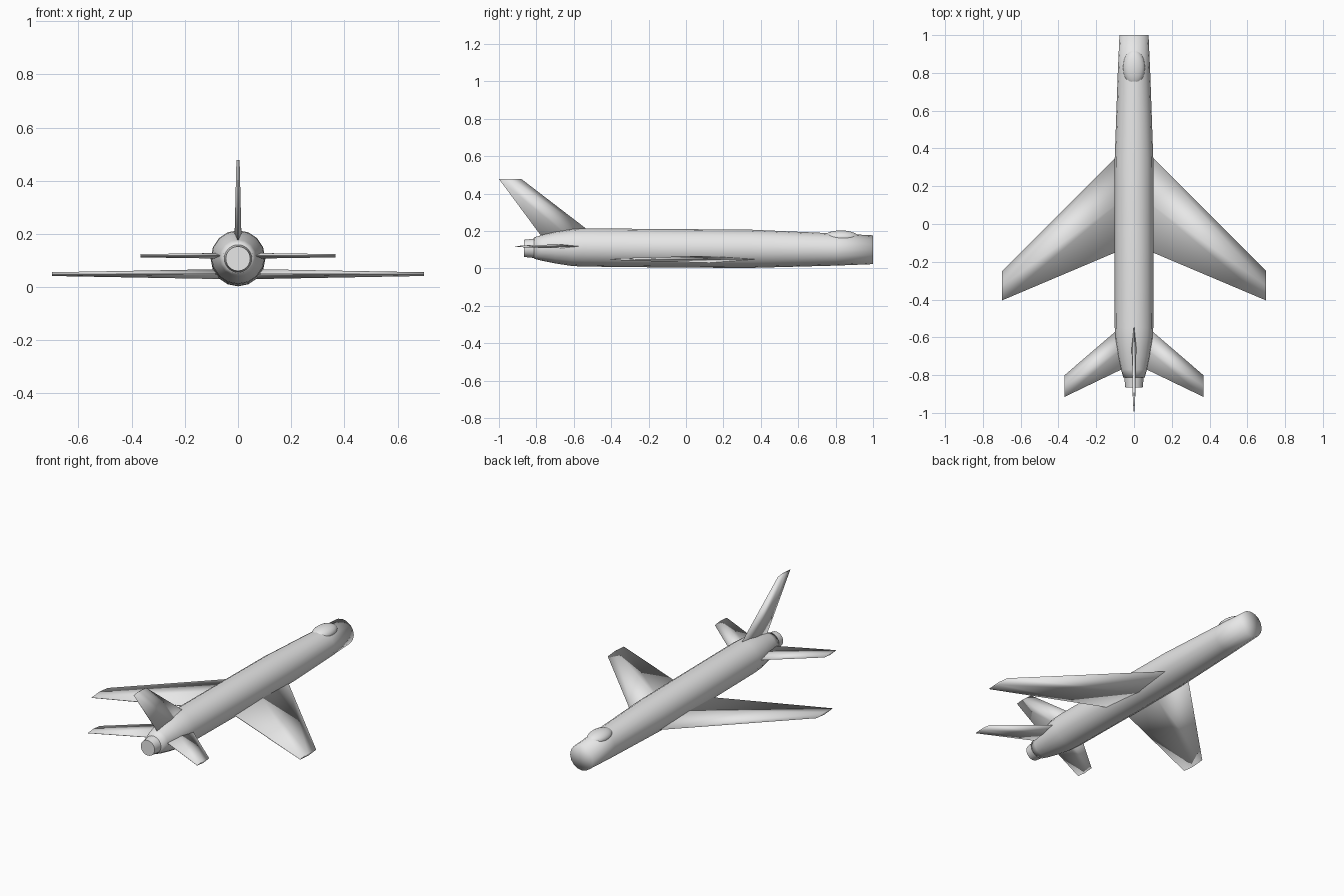
import bpy, bmesh, math

if "Cube" in bpy.data.objects:
    bpy.data.objects.remove(bpy.data.objects["Cube"])

grey = bpy.data.materials.new("plain_grey")
grey.diffuse_color = (0.8, 0.8, 0.8, 1)
grey.use_nodes = True
grey.node_tree.nodes["Principled BSDF"].inputs["Base Color"].default_value = grey.diffuse_color


def finish(name, bm, flat_caps=False):
    bmesh.ops.recalc_face_normals(bm, faces=bm.faces[:])
    for f in bm.faces:
        f.smooth = not (flat_caps and abs(f.normal.y) > 0.99)
    me = bpy.data.meshes.new(name)
    bm.to_mesh(me)
    bm.free()
    me.materials.append(grey)
    ob = bpy.data.objects.new(name, me)
    bpy.context.collection.objects.link(ob)
    return ob


def skin(bm, rings):
    # joins rings of points into a closed tube
    vs = [[bm.verts.new(p) for p in r] for r in rings]
    n = len(vs[0])
    for a, b in zip(vs, vs[1:]):
        for i in range(n):
            j = (i + 1) % n
            bm.faces.new((a[i], a[j], b[j], b[i]))
    return vs


def tube(name, stations, sides, flat_caps=False):
    # stations: (y, radius, centre z)
    bm = bmesh.new()
    rings = [[(r * math.sin(2 * math.pi * i / sides), y, zc + r * math.cos(2 * math.pi * i / sides))
              for i in range(sides)] for y, r, zc in stations]
    vs = skin(bm, rings)
    for ring, (y, r, zc) in ((vs[0], stations[0]), (vs[-1], stations[-1])):
        if flat_caps:
            bm.faces.new(ring)
        else:
            c = bm.verts.new((0, y, zc))
            for i in range(sides):
                bm.faces.new((ring[i], ring[(i + 1) % sides], c))
    return finish(name, bm, flat_caps)


def blade(name, root, tip, place):
    # root / tip: (span position, leading y, trailing y, half thickness)
    bm = bmesh.new()
    rings = []
    for s, le, te, t in (root, tip):
        mid = le + (te - le) * 0.5
        e = t * 0.12
        rings.append([place(s, le, 0), place(s, mid, t), place(s, te, e),
                      place(s, te, -e), place(s, mid, -t)])
    vs = skin(bm, rings)
    for r in vs:
        bm.faces.new(r)
    return finish(name, bm)


# body
tube("fuselage", [(1.0, 0.077, 0.100), (0.8, 0.086, 0.101), (0.35, 0.102, 0.105),
                  (0.0, 0.103, 0.107), (-0.55, 0.102, 0.112), (-0.61, 0.099, 0.112),
                  (-0.70, 0.085, 0.112), (-0.77, 0.069, 0.110), (-0.812, 0.057, 0.109)], 16)

# exhaust
tube("exhaust_nozzle", [(-0.79, 0.054, 0.108), (-0.865, 0.046, 0.107)], 24, True)

# wings and tailplanes, mirrored left and right
for side, sx in (("left", -1), ("right", 1)):
    blade(side + "_wing", (0.05, 0.40, -0.13, 0.019), (0.70, -0.25, -0.405, 0.007),
          lambda s, y, t, sx=sx: (sx * s, y, 0.049 + t))
    blade(side + "_tailplane", (0.035, -0.515, -0.755, 0.011), (0.367, -0.80, -0.915, 0.006),
          lambda s, y, t, sx=sx: (sx * s, y, 0.118 + t))

# vertical fin
blade("tail_fin", (0.15, -0.452, -0.757, 0.014), (0.478, -0.88, -1.0, 0.006),
      lambda s, y, t: (t, y, s))

# canopy
bm = bmesh.new()
bmesh.ops.create_uvsphere(bm, u_segments=24, v_segments=12, radius=1)
for v in bm.verts:
    v.co = (v.co.x * 0.058, 0.828 + v.co.y * 0.095, 0.166 + v.co.z * 0.037)
finish("canopy", bm)
